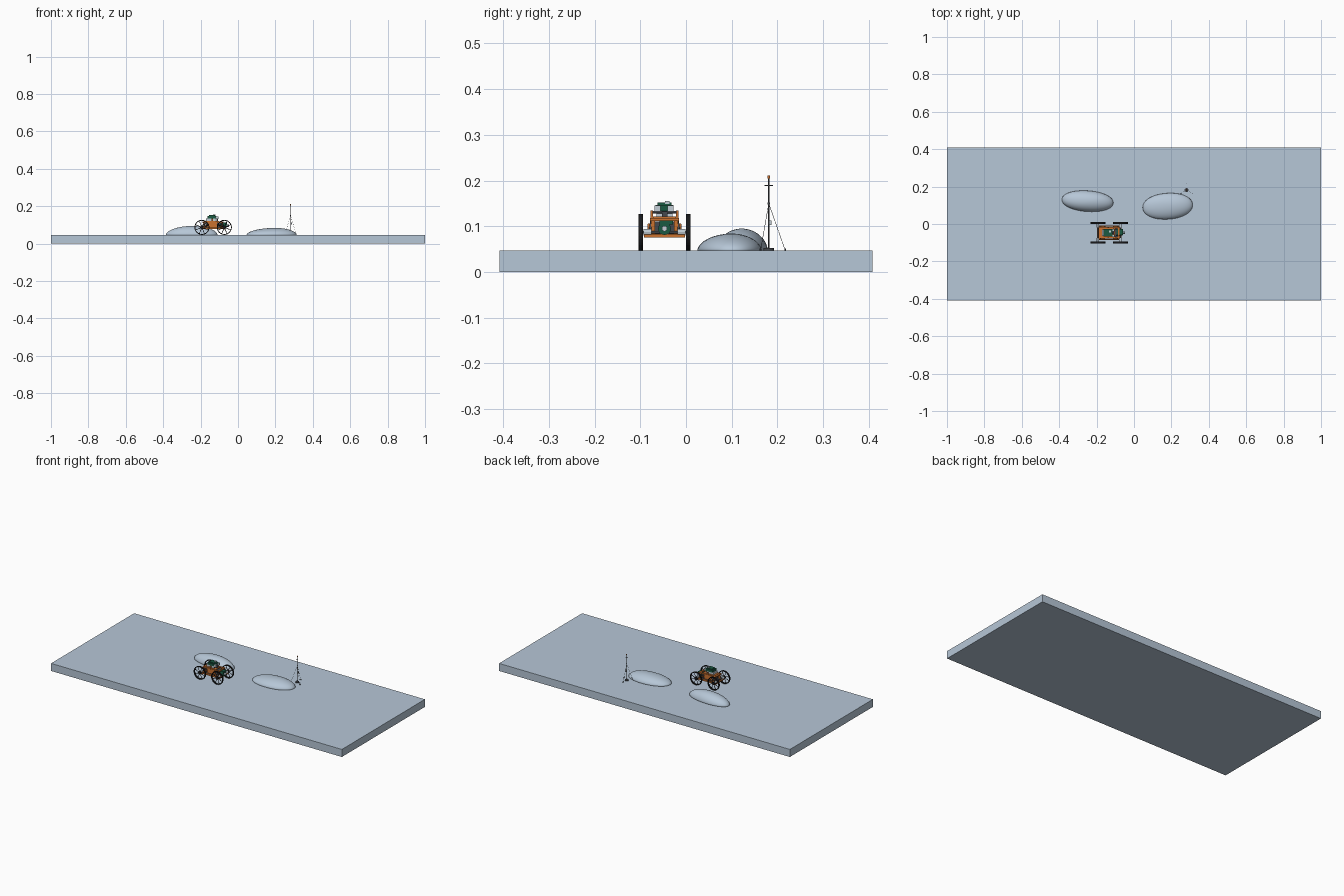
import bpy, bmesh, math
from mathutils import Vector

if "Cube" in bpy.data.objects:
    bpy.data.objects.remove(bpy.data.objects["Cube"])

def material(name, rgb):
    m = bpy.data.materials.new(name)
    m.diffuse_color = (*rgb, 1)
    m.use_nodes = True
    m.node_tree.nodes["Principled BSDF"].inputs["Base Color"].default_value = m.diffuse_color
    return m

DUST = material("pale blue grey", (0.47, 0.57, 0.68))
ORANGE = material("orange", (0.60, 0.17, 0.03))
BLACK = material("black", (0.01, 0.01, 0.011))
GREEN = material("dark green", (0.01, 0.10, 0.055))
LIGHT = material("light grey", (0.55, 0.62, 0.68))
DARK = material("dark grey", (0.06, 0.065, 0.075))

GROUND = 0.047
CX, CY = -0.133, -0.047          # rover centre

def finish(name, bm, mat, smooth=False):
    bmesh.ops.recalc_face_normals(bm, faces=bm.faces)
    me = bpy.data.meshes.new(name)
    bm.to_mesh(me)
    bm.free()
    me.materials.append(mat)
    for p in me.polygons:
        p.use_smooth = smooth
    ob = bpy.data.objects.new(name, me)
    bpy.context.collection.objects.link(ob)
    return ob

def add_box(bm, c, s):
    vs = bmesh.ops.create_cube(bm, size=1)["verts"]
    for v in vs:
        v.co = Vector(c) + Vector([v.co[i] * s[i] for i in range(3)])

def add_rod(bm, a, b, r, n=8, r2=None):
    a, b = Vector(a), Vector(b)
    d = b - a
    vs = bmesh.ops.create_cone(bm, cap_ends=True, segments=n, radius1=r,
                               radius2=r if r2 is None else r2, depth=d.length)["verts"]
    q = d.to_track_quat('Z', 'Y')
    for v in vs:
        v.co = (a + b) / 2 + q @ v.co

def box(name, mat, c, s):
    bm = bmesh.new()
    add_box(bm, c, s)
    return finish(name, bm, mat)

def rod(name, mat, a, b, r, n=12, r2=None):
    bm = bmesh.new()
    add_rod(bm, a, b, r, n, r2)
    return finish(name, bm, mat)

# Rover parts use offsets from the rover centre in x and y
def rbox(name, mat, c, s):
    return box(name, mat, (CX + c[0], CY + c[1], c[2]), s)

def rrod(name, mat, a, b, r, n=12, r2=None):
    return rod(name, mat, (CX + a[0], CY + a[1], a[2]), (CX + b[0], CY + b[1], b[2]), r, n, r2)

# Ground slab
box("ground_slab", DUST, (0, 0, GROUND / 2), (2, 0.816, GROUND))

# Mounds: squashed domes with a rounded, slightly lopsided outline
def mound(name, cx, cy, rx, ry, h, shift, tilt):
    bm = bmesh.new()
    n, rings = 48, 12
    top = bm.verts.new((cx + shift[0], cy + shift[1], GROUND + h))
    prev = None
    for k in range(1, rings + 1):
        t = k / rings * math.pi / 2
        r = math.sin(t)
        z = GROUND + h * math.cos(t) ** 1.1 if k < rings else GROUND - 0.002
        ring = []
        for i in range(n):
            a = 2 * math.pi * i / n
            c, s = math.cos(a), math.sin(a)
            x = rx * r * math.copysign(abs(c) ** 0.95, c)
            y = ry * r * math.copysign(abs(s) ** 0.95, s) - tilt * x * r
            ring.append(bm.verts.new((cx + x + shift[0] * (1 - r), cy + y + shift[1] * (1 - r), z)))
        for i in range(n):
            j = (i + 1) % n
            bm.faces.new((top, ring[i], ring[j]) if prev is None
                         else (prev[i], ring[i], ring[j], prev[j]))
        prev = ring
    bm.faces.new(prev[::-1])
    return finish(name, bm, DUST, True)

mound("left_mound", -0.248, 0.122, 0.138, 0.056, 0.048, (0.01, 0.0), 0.06)
mound("right_mound", 0.180, 0.095, 0.134, 0.070, 0.037, (0.02, 0.005), -0.05)

# Wheels: open rim with spokes and hub
def wheel(name, x, y):
    bm = bmesh.new()
    R, r, w, n = 0.040, 0.0355, 0.009, 32
    loops = []
    for i in range(n):
        a = 2 * math.pi * i / n
        c, s = math.cos(a), math.sin(a)
        loops.append([bm.verts.new((CX + x + q * c, CY + y + d, GROUND + 0.040 + q * s))
                      for q, d in ((R, -w / 2), (R, w / 2), (r, w / 2), (r, -w / 2))])
    for i in range(n):
        p, q = loops[i], loops[(i + 1) % n]
        for k in range(4):
            m = (k + 1) % 4
            bm.faces.new((p[k], p[m], q[m], q[k]))
    hub = Vector((CX + x, CY + y, GROUND + 0.040))
    for i in range(8):
        a = 2 * math.pi * (i + 0.5) / 8
        add_rod(bm, hub, hub + 0.037 * Vector((math.cos(a), 0, math.sin(a))), 0.0016, 6)
    add_rod(bm, hub - Vector((0, 0.0045, 0)), hub + Vector((0, 0.0045, 0)), 0.009, 16)
    finish(name, bm, BLACK)

for sy, side in ((-1, "near"), (1, "far")):
    for sx, end in ((-1, "rear"), (1, "front")):
        tag = end + "_" + side
        wheel(tag + "_wheel", sx * 0.060, sy * 0.052)
        rrod(tag + "_motor", LIGHT, (sx * 0.060, sy * 0.028, 0.087), (sx * 0.060, sy * 0.046, 0.087), 0.007)
        rbox(tag + "_post", ORANGE, (sx * 0.048, sy * 0.025, 0.098), (0.008, 0.008, 0.038))
        # Suspension arm and spring
        rrod(tag + "_arm", ORANGE, (sx * 0.060, sy * 0.034, 0.083), (sx * 0.022, sy * 0.034, 0.103), 0.0035)
        rrod(tag + "_spring", DARK, (sx * 0.055, sy * 0.032, 0.088), (sx * 0.040, sy * 0.028, 0.114), 0.003)
    rbox(side + "_lower_rail", ORANGE, (0, sy * 0.036, 0.082), (0.124, 0.007, 0.009))
    rbox(side + "_upper_rail", ORANGE, (0, sy * 0.026, 0.115), (0.112, 0.008, 0.007))
    rbox(side + "_side_panel", ORANGE, (-0.004, sy * 0.026, 0.099), (0.050, 0.005, 0.024))
    rbox(side + "_deck_post", ORANGE, (-0.004, sy * 0.028, 0.125), (0.008, 0.006, 0.018))
    # Front lamps
    rbox(side + "_lamp", LIGHT, (0.022, sy * 0.014 - 0.001, 0.139), (0.014, 0.013, 0.013))

# Cross members and axles
for sx, end in ((-1, "rear"), (1, "front")):
    rbox(end + "_cross_beam", ORANGE, (sx * 0.060, 0, 0.079), (0.010, 0.090, 0.008))
    rbox(end + "_top_bar", ORANGE, (sx * 0.052, 0, 0.115), (0.009, 0.064, 0.007))
    rrod(end + "_axle", DARK, (sx * 0.060, -0.052, 0.087), (sx * 0.060, 0.052, 0.087), 0.003)

# Body, equipment and camera
rbox("belly_plate", DARK, (0, 0, 0.084), (0.100, 0.062, 0.005))
rbox("chassis_core", DARK, (0, 0, 0.098), (0.080, 0.042, 0.024))
rbox("deck", ORANGE, (-0.008, 0, 0.119), (0.080, 0.050, 0.004))
rbox("battery_box", LIGHT, (-0.012, 0, 0.127), (0.050, 0.036, 0.014))
rbox("electronics_box", GREEN, (-0.006, 0, 0.140), (0.050, 0.040, 0.013))
rbox("electronics_lid", GREEN, (-0.006, 0, 0.149), (0.034, 0.030, 0.006))
rrod("lamp_bar", DARK, (0.022, -0.026, 0.131), (0.022, 0.026, 0.131), 0.0025)
rbox("lamp_stand", DARK, (0.022, 0, 0.126), (0.008, 0.012, 0.012))
rbox("top_sensor", LIGHT, (0.006, 0.006, 0.152), (0.012, 0.010, 0.007))
rrod("front_drive", GREEN, (0.040, 0, 0.095), (0.072, 0, 0.095), 0.014, 16)
rrod("front_lens", LIGHT, (0.072, 0, 0.095), (0.084, 0, 0.095), 0.006, 16)
rbox("front_gearbox", GREEN, (0.056, 0.004, 0.108), (0.034, 0.030, 0.009))

# Mast with tip, crossbar, box, base and three guy lines
MX, MY = 0.281, 0.181
rod("mast_pole", DARK, (MX, MY, GROUND), (MX, MY, 0.206), 0.0016)
rod("mast_tip", ORANGE, (MX, MY, 0.205), (MX, MY, 0.211), 0.0028)
rod("mast_base", DARK, (MX, MY, GROUND), (MX, MY, GROUND + 0.005), 0.011, 16)
rod("mast_collar", DARK, (MX, MY, 0.148), (MX, MY, 0.152), 0.003)
box("mast_crossbar", DARK, (MX, MY, 0.189), (0.003, 0.018, 0.002))
box("mast_box", LIGHT, (MX + 0.003, MY + 0.003, 0.108), (0.008, 0.006, 0.010))
for i in range(3):
    a = math.radians(90 + 120 * i)
    foot = (MX + 0.036 * math.cos(a), MY + 0.036 * math.sin(a), GROUND)
    rod("guy_line_%d" % (i + 1), DARK, foot, (MX, MY, 0.150), 0.0005, 6)
    rod("guy_anchor_%d" % (i + 1), DARK, foot, (foot[0], foot[1], GROUND + 0.004), 0.0018, 8)
